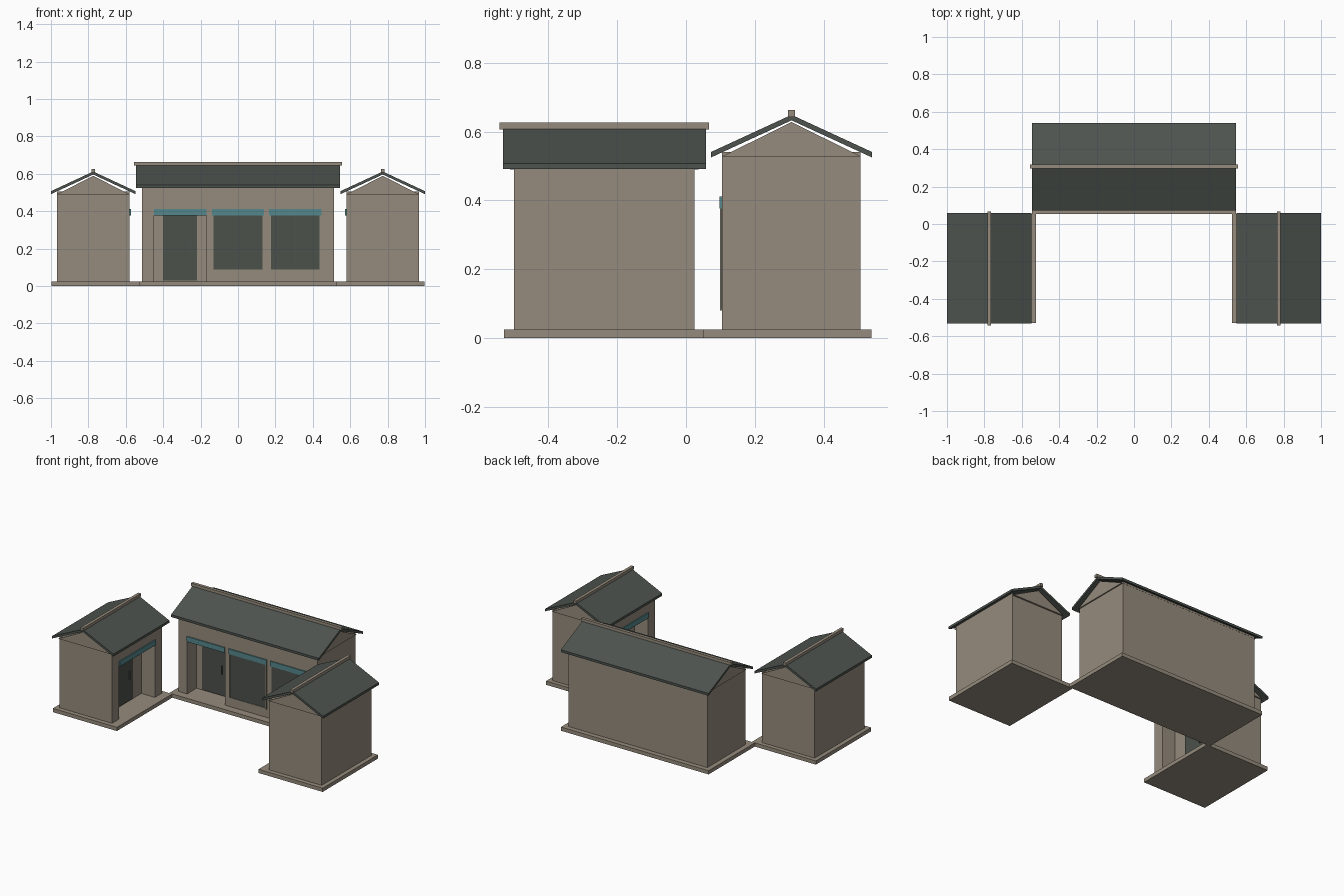
import bpy, bmesh
from mathutils import Vector

if "Cube" in bpy.data.objects:
    bpy.data.objects.remove(bpy.data.objects["Cube"])


def material(name, rgb):
    m = bpy.data.materials.new(name)
    m.diffuse_color = (*rgb, 1)
    m.use_nodes = True
    m.node_tree.nodes["Principled BSDF"].inputs["Base Color"].default_value = m.diffuse_color
    return m


STONE = material("warm stone", (0.30, 0.26, 0.203))
SLATE = material("dark slate", (0.074, 0.087, 0.077))
GLASS = material("dark glass", (0.070, 0.082, 0.071))
TEAL = material("teal trim", (0.09, 0.245, 0.265))


def finish(name, bm, mat):
    bmesh.ops.recalc_face_normals(bm, faces=bm.faces)
    me = bpy.data.meshes.new(name)
    bm.to_mesh(me)
    bm.free()
    me.materials.append(mat)
    ob = bpy.data.objects.new(name, me)
    bpy.context.collection.objects.link(ob)
    return ob


def box(name, x, y, z, mat):
    """Axis-aligned box from (min, max) ranges."""
    bm = bmesh.new()
    bmesh.ops.create_cube(bm, size=1)
    for v in bm.verts:
        v.co = Vector([(r[0] + r[1]) / 2 + c * (r[1] - r[0]) for r, c in zip((x, y, z), v.co)])
    return finish(name, bm, mat)


def prism(name, profile, span, axis, mat):
    """Extrude a (cross, z) profile along the x or y axis."""
    bm = bmesh.new()

    def place(c, z, a):
        return (a, c, z) if axis == "x" else (c, a, z)

    f = bm.faces.new([bm.verts.new(place(c, z, span[0])) for c, z in profile])
    ext = bmesh.ops.extrude_face_region(bm, geom=[f])
    d = span[1] - span[0]
    bmesh.ops.translate(bm, vec=(d, 0, 0) if axis == "x" else (0, d, 0),
                        verts=[g for g in ext["geom"] if isinstance(g, bmesh.types.BMVert)])
    return finish(name, bm, mat)


def carve(ob, x, y, z):
    """Cut a box-shaped recess out of a wall."""
    cutter = box("recess_cutter", x, y, z, ob.data.materials[0])
    cutter.hide_render = True
    mod = ob.modifiers.new("recess", "BOOLEAN")
    mod.operation, mod.solver, mod.object = "DIFFERENCE", "EXACT", cutter
    bpy.context.view_layer.objects.active = ob
    bpy.ops.object.modifier_apply(modifier=mod.name)
    bpy.data.objects.remove(cutter)


def gable_roof(name, axis, mid, half_wall, half_roof, z_base, z_gable, z_eave, z_top,
               gable_span, roof_span, ridge_span):
    # stone gable, slate roof of two slopes, stone ridge cap
    prism(name + "_gable", [(mid - half_wall, z_base), (mid + half_wall, z_base), (mid, z_gable)],
          gable_span, axis, STONE)
    t = 0.016
    prism(name + "_roof", [(mid - half_roof, z_eave), (mid, z_top), (mid + half_roof, z_eave),
                           (mid + half_roof, z_eave - t), (mid, z_top - t), (mid - half_roof, z_eave - t)],
          roof_span, axis, SLATE)
    cross, z = (mid - 0.01, mid + 0.01), (z_top - 0.006, z_top + 0.014)
    if axis == "x":
        box(name + "_ridge", ridge_span, cross, z, STONE)
    else:
        box(name + "_ridge", cross, ridge_span, z, STONE)


# Main hall
box("hall_plinth", (-0.545, 0.545), (0.053, 0.54), (0, 0.025), STONE)
hall = box("hall_walls", (-0.513, 0.513), (0.105, 0.508), (0.02, 0.541), STONE)
carve(hall, (-0.449, -0.169), (0.0, 0.205), (-0.1, 0.385))
gable_roof("hall", "x", 0.307, 0.202, 0.234, 0.528, 0.628, 0.541, 0.649,
           (-0.521, 0.521), (-0.545, 0.545), (-0.555, 0.555))

# Hall door, windows and teal bands
box("hall_door", (-0.40, -0.22), (0.198, 0.206), (0.03, 0.385), GLASS)
box("hall_door_handle", (-0.258, -0.252), (0.190, 0.199), (0.175, 0.23), SLATE)
for i, cx in enumerate((-0.309, 0.0, 0.307)):
    box(f"hall_band_{i}", (cx - 0.14, cx + 0.14), (0.098, 0.107), (0.377, 0.411), TEAL)
    if i == 0:
        continue
    w, fr = 0.139, 0.009
    box(f"window_glass_{i}", (cx - w, cx + w), (0.102, 0.107), (0.083, 0.385), GLASS)
    for s in (-1, 1):
        a, b = sorted((cx + s * w, cx + s * (w - fr)))
        box(f"window_jamb_{i}", (a, b), (0.0985, 0.107), (0.080, 0.38), STONE)
    box(f"window_sill_{i}", (cx - w, cx + w), (0.0985, 0.107), (0.080, 0.089), STONE)
    box(f"window_mullion_{i}", (cx - 0.002, cx + 0.002), (0.100, 0.107), (0.089, 0.38), SLATE)

# Two side pavilions, mirrored across x = 0, opening toward the courtyard
for s, side in ((-1, "left"), (1, "right")):
    def mx(a, b):
        return tuple(sorted((s * a, s * b)))

    box(side + "_plinth", mx(0.523, 0.996), (-0.53, 0.053), (0, 0.025), STONE)
    walls = box(side + "_walls", mx(0.58, 0.968), (-0.50, 0.025), (0.02, 0.505), STONE)
    carve(walls, mx(0.5, 0.68), (-0.428, -0.048), (-0.1, 0.385))
    gable_roof(side, "y", s * 0.774, 0.194, 0.226, 0.490, 0.589, 0.507, 0.612,
               (-0.512, 0.036), (-0.532, 0.058), (-0.542, 0.067))
    box(side + "_door", mx(0.673, 0.681), (-0.33, -0.15), (0.03, 0.385), GLASS)
    box(side + "_door_handle", mx(0.665, 0.674), (-0.19, -0.184), (0.175, 0.23), SLATE)
    box(side + "_band", mx(0.573, 0.582), (-0.428, -0.048), (0.377, 0.411), TEAL)
